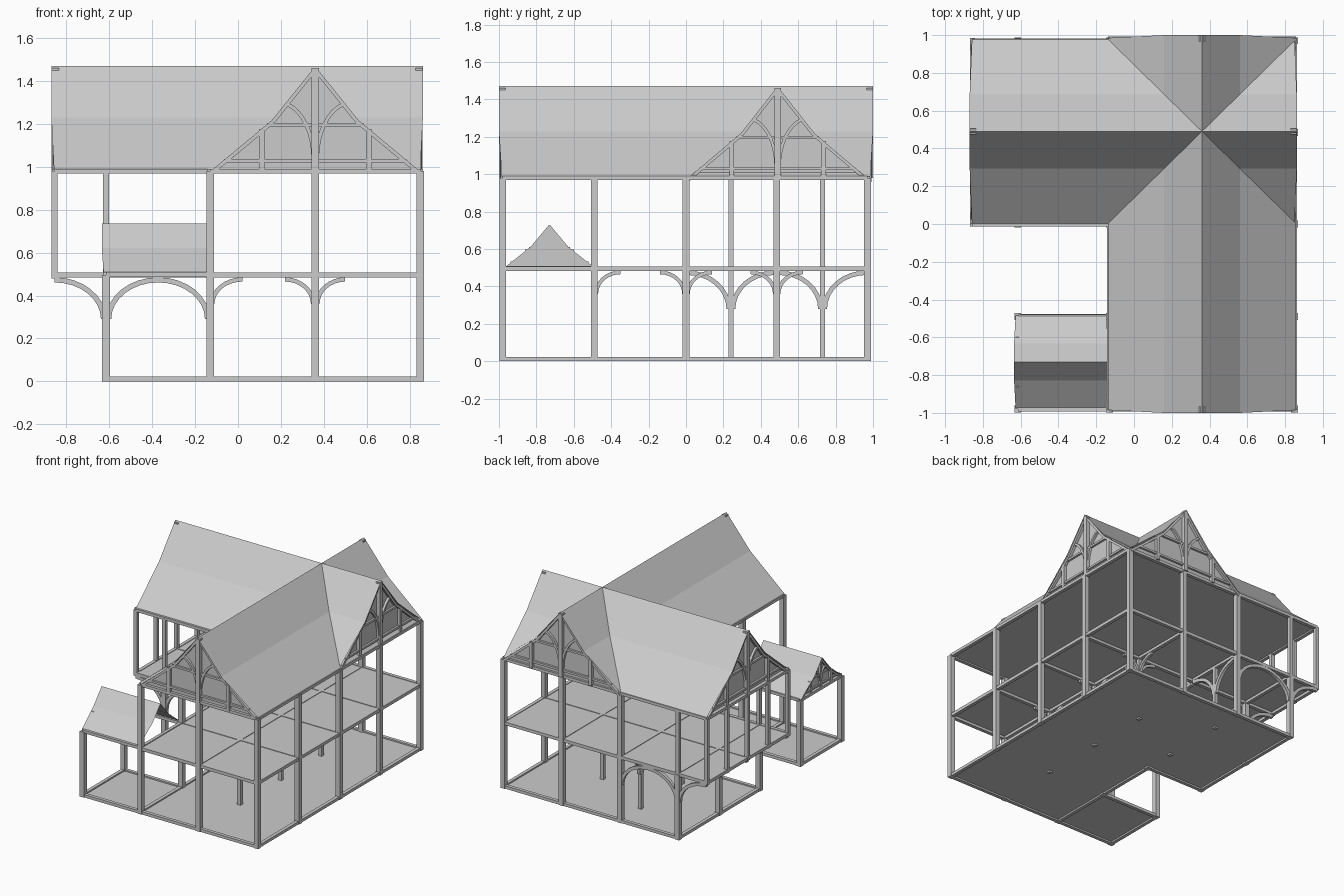
import bpy, bmesh, math
from mathutils import Vector

cube = bpy.data.objects.get("Cube")
if cube:
    bpy.data.objects.remove(cube, do_unlink=True)

GREY = bpy.data.materials.new("plain_grey")
GREY.use_nodes = True
GREY.diffuse_color = (0.6, 0.6, 0.6, 1)
GREY.node_tree.nodes["Principled BSDF"].inputs["Base Color"].default_value = (0.6, 0.6, 0.6, 1)

# Bay lines of the timber frame
XJ, XW, XV, XM, XE = -0.855, -0.615, -0.13, 0.36, 0.85
YS, YP, YV, YA, YM, YB, YN = -0.98, -0.49, 0.0, 0.24, 0.485, 0.73, 0.97
FLOOR, EAVE, RIDGE = 0.495, 0.98, 1.47


def finish(name, bm):
    bmesh.ops.recalc_face_normals(bm, faces=bm.faces)
    mesh = bpy.data.meshes.new(name)
    bm.to_mesh(mesh)
    bm.free()
    mesh.materials.append(GREY)
    obj = bpy.data.objects.new(name, mesh)
    bpy.context.scene.collection.objects.link(obj)


def prism(bm, points, offset):
    """Extrude a flat polygon by an offset vector."""
    face = bm.faces.new([bm.verts.new(p) for p in points])
    ext = bmesh.ops.extrude_face_region(bm, geom=[face])
    verts = [g for g in ext["geom"] if isinstance(g, bmesh.types.BMVert)]
    bmesh.ops.translate(bm, verts=verts, vec=offset)


def beam(bm, a, b, width, depth):
    """Square timber from a to b; width runs sideways."""
    a, b = Vector(a), Vector(b)
    d = (b - a).normalized()
    side = d.cross((0, 0, 1)) if abs(d.z) < 0.99 else Vector((1, 0, 0))
    side.normalize()
    up = d.cross(side)
    s, u = side * width / 2, up * depth / 2
    prism(bm, [a + s + u, a - s + u, a - s - u, a + s - u], b - a)


def posts(name, spots, z0, z1, w):
    bm = bmesh.new()
    for x, y in spots:
        beam(bm, (x, y, z0), (x, y, z1), w, w)
    finish(name, bm)


def rails(name, runs, z, w, h):
    bm = bmesh.new()
    for x0, y0, x1, y1 in runs:
        beam(bm, (x0, y0, z), (x1, y1, z), w, h)
    finish(name, bm)


def loop(pts):
    return [(*p, *q) for p, q in zip(pts, pts[1:] + pts[:1])]


def brace(bm, x, y, dx, dy, z, r, h, w, sweep=90):
    """Curved timber rising from a post and bending outwards."""
    d = Vector((dx, dy, 0))
    side = Vector((-dy, dx, 0)) * w
    arc = [math.radians(sweep * i / 8) for i in range(9)]
    row = [[(s - s * math.cos(t) + r - s, k * math.sin(t)) for t in arc]
           for s, k in ((r, h), (r - w, h - w))]
    outline = row[0] + row[1][::-1]
    base = Vector((x, y, z)) - side / 2
    prism(bm, [base + d * u + Vector((0, 0, v)) for u, v in outline], side)


def plane(name, areas, z):
    bm = bmesh.new()
    for x0, y0, x1, y1 in areas:
        bm.faces.new([bm.verts.new(p) for p in
                      ((x0, y0, z), (x1, y0, z), (x1, y1, z), (x0, y1, z))])
    finish(name, bm)


def roof_profile(half, z0, z1):
    kink = (0.4 * half, z0 + (z1 - z0) * 0.5)
    return [(-half, z0), (-kink[0], kink[1]), (0, z1), kink, (half, z0)]


def roof(name, axis, centre, start, end, half, z0, z1, flare):
    """Thin kinked gable roof with the verge drawn in at the eaves."""
    bm = bmesh.new()
    rows = []
    for u, z in roof_profile(half, z0, z1):
        pull = flare if z == z0 else 0
        ends = (start + pull, end - pull)
        rows.append([bm.verts.new((e, centre + u, z) if axis == "x" else (centre + u, e, z))
                     for e in ends])
    for a, b in zip(rows, rows[1:]):
        bm.faces.new((a[0], a[1], b[1], b[0]))
    finish(name, bm)


def gable(name, axis, centre, end, inward, half, z0, z1):
    """Infill panel with rafters, king post, side posts, collar and braces."""
    bm = bmesh.new()
    k = half / 0.5
    w = 0.022 * max(k, 0.7)
    along = Vector((0, 1, 0)) if axis == "x" else Vector((1, 0, 0))

    def at(u, z, depth=0.018):
        e = end + inward * depth
        return (e, centre + u, z) if axis == "x" else (centre + u, e, z)

    prof = [(u * 0.985, z - 0.008) for u, z in roof_profile(half, z0, z1)]
    bm.faces.new([bm.verts.new(at(u, z, 0.028)) for u, z in prof])
    for (u0, a), (u1, b) in zip(prof, prof[1:]):
        beam(bm, at(u0, a - w / 3), at(u1, b - w / 3), w, w * 0.8)
    rise = z1 - z0
    beam(bm, at(0, z0), at(0, z1 - 0.01), 0.034 * k, 0.034 * k)
    for s in (-1, 1):
        beam(bm, at(s * half / 2, z0), at(s * half / 2, z0 + rise * 0.4), w * 1.2, w * 1.2)
        x, y, z = at(0, z0 + rise * 0.12)
        brace(bm, x, y, *(along * s).to_2d(), z, 0.17 * k, rise * 0.55, w * 0.8, 75)
    for level, reach in ((0.44, 0.45), (0.1, 0.85)):
        z = z0 + rise * level
        beam(bm, at(-half * reach, z), at(half * reach, z), w * 0.7, w * 0.7)
    finish(name, bm)


# Floors
plane("ground_floor", [(XV, YS, XE, YN), (XW, YV, XV, YN), (XW, YS, XV, YP)], 0.012)
plane("upper_floor", [(XV, YS, XE, YN), (XJ, YV, XV, YN)], FLOOR + 0.008)
plane("attic_floor", [(XV, YS, XE, YN), (XJ, YV, XV, YN)], EAVE)

# Posts
full = [(x, y) for x in (XV, XM, XE) for y in (YS, YN)]
full += [(XE, y) for y in (YP, YV, YM)] + [(XV, YP), (XV, YV)]
posts("main_posts", full, 0, EAVE, 0.036)
posts("porch_posts", [(XW, YS), (XW, YP)], 0, FLOOR, 0.036)
posts("wing_ground_posts", [(XW, y) for y in (YV, YM, YN)], 0, FLOOR, 0.036)
posts("arcade_posts", [(XV, YA), (XV, YB), (XM, YP), (XM, YV), (XM, YM)], 0, FLOOR, 0.028)
wing = [(XJ, y) for y in (YV, YA, YM, YB, YN)] + [(XW, YV), (XW, YN)]
posts("wing_upper_posts", wing, FLOOR - 0.015, EAVE, 0.028)

# Sills, floor beams and wall plates
ell = [(XV, YS), (XE, YS), (XE, YN), (XJ, YN), (XJ, YV), (XV, YV)]
ground_ell = [(max(x, XW), y) for x, y in ell]
porch = [(XV, YS), (XW, YS), (XW, YP), (XV, YP)]
cross = [(XM, YS, XM, YN), (XV, YV, XE, YV), (XV, YV, XV, YN),
         (XV, YP, XE, YP), (XJ, YM, XE, YM)]
rails("ground_sills", loop(ground_ell) + loop(porch), 0.011, 0.026, 0.022)
rails("floor_beams", loop(ell) + cross + [(XW, YV, XW, YN)], FLOOR, 0.026, 0.024)
rails("porch_plates", loop(porch), FLOOR + 0.003, 0.024, 0.022)
rails("wall_plates", loop(ell), EAVE, 0.026, 0.022)

# Curved braces under the upper floor
bm = bmesh.new()
for y in (YV, YN):
    brace(bm, XW, y, -1, 0, 0.29, 0.24, 0.195, 0.024)
    brace(bm, XW, y, 1, 0, 0.29, 0.243, 0.195, 0.024)
    brace(bm, XV, y, -1, 0, 0.29, 0.243, 0.195, 0.024)
brace(bm, XW, YM, -1, 0, 0.29, 0.24, 0.195, 0.024)
for s in (-1, 1):
    for y in (YA, YB):
        brace(bm, XV, y, 0, s, 0.28, 0.235, 0.205, 0.024)
    for y in (YP, YV, YM):
        brace(bm, XM, y, s, 0, 0.36, 0.14, 0.125, 0.02)
        if (y, s) != (YP, -1):
            brace(bm, XM, y, 0, s, 0.36, 0.14, 0.125, 0.02)
brace(bm, XV, YV, 1, 0, 0.36, 0.15, 0.125, 0.02)
finish("curved_braces", bm)

# Roofs
roof("main_roof", "y", XM, -1.0, 1.0, 0.5, EAVE + 0.008, RIDGE, 0.015)
roof("cross_roof", "x", YM + 0.005, -0.87, 0.862, 0.49, EAVE + 0.008, RIDGE, 0.012)
roof("porch_roof", "x", -0.73, -0.635, -0.14, 0.245, FLOOR + 0.012, 0.735, 0.008)

# Gable ends
gable("front_gable", "y", XM, -1.0, 1, 0.5, EAVE, RIDGE)
gable("back_gable", "y", XM, 1.0, -1, 0.5, EAVE, RIDGE)
gable("right_gable", "x", YM + 0.005, -0.87, 1, 0.49, EAVE, RIDGE)
gable("left_gable", "x", YM + 0.005, 0.862, -1, 0.49, EAVE, RIDGE)
gable("porch_gable", "x", -0.73, -0.635, 1, 0.245, FLOOR + 0.01, 0.735)
